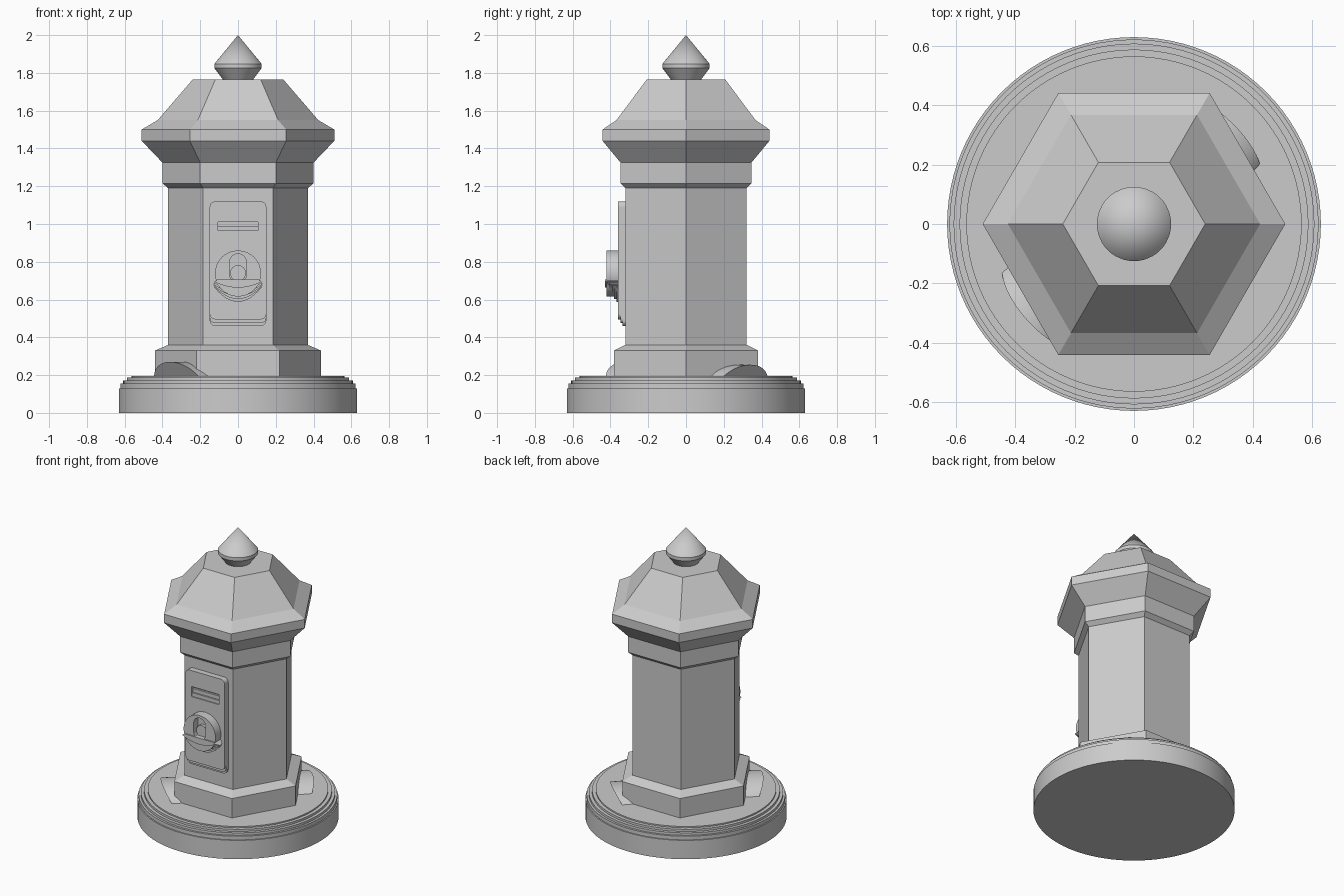
import bpy, bmesh, math
from mathutils import Vector

if "Cube" in bpy.data.objects:
    bpy.data.objects.remove(bpy.data.objects["Cube"])

stone = bpy.data.materials.new("stone_grey")
stone.diffuse_color = (0.6, 0.6, 0.6, 1)
stone.use_nodes = True
stone.node_tree.nodes["Principled BSDF"].inputs["Base Color"].default_value = stone.diffuse_color


def finish(name, bm, smooth=False):
    bmesh.ops.recalc_face_normals(bm, faces=bm.faces)
    me = bpy.data.meshes.new(name)
    bm.to_mesh(me)
    bm.free()
    ob = bpy.data.objects.new(name, me)
    bpy.context.collection.objects.link(ob)
    me.materials.append(stone)
    if smooth:
        bpy.ops.object.select_all(action='DESELECT')
        ob.select_set(True)
        bpy.context.view_layer.objects.active = ob
        bpy.ops.object.shade_smooth_by_angle(angle=math.radians(25))
    return ob


def lathe(name, profile, sides, smooth=False):
    """Revolve (radius, z) points about z, closing both ends."""
    bm = bmesh.new()
    rings = []
    for r, z in profile:
        if r == 0:
            rings.append([bm.verts.new((0, 0, z))] * sides)
        else:
            rings.append([bm.verts.new((r * math.cos(2 * math.pi * i / sides),
                                        r * math.sin(2 * math.pi * i / sides), z))
                          for i in range(sides)])
    for a, b in zip(rings, rings[1:]):
        for i in range(sides):
            j = (i + 1) % sides
            quad = list(dict.fromkeys((a[i], a[j], b[j], b[i])))
            bm.faces.new(quad)
    for ring in (rings[0], rings[-1]):
        if ring[0] != ring[1]:
            bm.faces.new(ring)
    return finish(name, bm, smooth)


def slab(name, outline, y_front, y_back, smooth=False):
    """Extrude an (x, z) outline along y."""
    bm = bmesh.new()
    f = [bm.verts.new((x, y_front, z)) for x, z in outline]
    b = [bm.verts.new((x, y_back, z)) for x, z in outline]
    bm.faces.new(f)
    bm.faces.new(b)
    n = len(f)
    for i in range(n):
        j = (i + 1) % n
        bm.faces.new((f[i], f[j], b[j], b[i]))
    return finish(name, bm, smooth)


def rounded(x, z0, z1, r, steps=6):
    """Rounded rectangle outline, symmetric in x."""
    pts = []
    for cx, cz, start in ((x - r, z1 - r, 0), (-x + r, z1 - r, 90),
                          (-x + r, z0 + r, 180), (x - r, z0 + r, 270)):
        for k in range(steps + 1):
            a = math.radians(start + 90 * k / steps)
            pts.append((cx + r * math.cos(a), cz + r * math.sin(a)))
    return pts


def circle(r, cz, n=32):
    return [(r * math.cos(2 * math.pi * i / n), cz + r * math.sin(2 * math.pi * i / n))
            for i in range(n)]


def cut(target, cutter):
    cutter.hide_render = True
    cutter.hide_viewport = True
    m = target.modifiers.new("cut", 'BOOLEAN')
    m.operation = 'DIFFERENCE'
    m.solver = 'EXACT'
    m.object = cutter


# Round stepped plinth
lathe("plinth", [(0.63, 0), (0.63, 0.13), (0.622, 0.13), (0.622, 0.155), (0.608, 0.155),
                 (0.608, 0.172), (0.588, 0.172), (0.588, 0.187), (0.565, 0.187),
                 (0.565, 0.196)], 96, True)

# Six-sided pillar with foot, shaft, collar and roof
lathe("pillar", [(0.44, 0.15), (0.44, 0.33), (0.37, 0.36), (0.37, 1.19), (0.40, 1.215),
                 (0.40, 1.325), (0.51, 1.44), (0.51, 1.50), (0.425, 1.55),
                 (0.24, 1.765)], 6)

# Pointed finial
lathe("finial", [(0.08, 1.75), (0.08, 1.765), (0.125, 1.825), (0.125, 1.848), (0, 2.0)],
      48, True)


# Half-buried slanted drums on opposite corners of the plinth
def drum(name, angle, top, reach):
    out = Vector((math.cos(angle), math.sin(angle), 0))
    side = Vector((-out.y, out.x, 0))
    bm = bmesh.new()
    ends = []
    h = (top - 0.005) / 2
    for d in (0.15, reach):
        ring = []
        for i in range(40):
            a = 2 * math.pi * i / 40
            z = top - h + h * math.sin(a)
            lean = 0.6 * (z - top) if d == reach else 0
            p = out * (d + lean) + side * (0.195 * math.cos(a))
            ring.append(bm.verts.new((p.x, p.y, z)))
        ends.append(ring)
        bm.faces.new(ring)
    for i in range(40):
        j = (i + 1) % 40
        bm.faces.new((ends[0][i], ends[0][j], ends[1][j], ends[1][i]))
    finish(name, bm, True)


drum("drum_front", math.radians(222), 0.27, 0.485)
drum("drum_back", math.radians(46), 0.255, 0.475)

# Front panel: three layers stepping in at the lower edge, with a letter slot
slot_cutter = slab("slot_cutter", [(-0.105, 0.94), (0.105, 0.94), (0.105, 1.01), (-0.105, 1.01)],
                   -0.40, -0.33)
for i, (z0, y) in enumerate(((0.46, -0.335), (0.475, -0.347), (0.495, -0.36))):
    panel = slab(f"panel_{i}", rounded(0.15, z0, 1.12, 0.03), y, -0.30)
    cut(panel, slot_cutter)
for i, z in enumerate((0.94, 0.965)):
    slab(f"slot_step_{i}", [(-0.105, z), (0.105, z), (0.105, z + 0.025), (-0.105, z + 0.025)],
         -0.353 + 0.01 * i, -0.32)

# Round coin cup with an oval recess and a button inside
cup = slab("coin_cup", circle(0.122, 0.738), -0.42, -0.34, True)
cut(cup, slab("cup_cutter", rounded(0.045, 0.69, 0.842, 0.0449), -0.46, -0.375))
slab("button", circle(0.042, 0.74, 24), -0.395, -0.35, True)

# Curved tray under the cup, built up in steps
for i in range(6):
    t = i / 5
    w = 0.132 - 0.012 * abs(t - 0.5)
    ends, low = 0.665 + 0.03 * t, 0.588 + 0.075 * t
    arc = [(w * (k / 8 - 1), ends - (ends - low) * (1 - (k / 8 - 1) ** 2)) for k in range(17)]
    slab(f"tray_{i}", arc + [(w * 0.85, ends + 0.012), (-w * 0.85, ends + 0.012)],
         -0.368 - 0.06 * t, -0.34)
